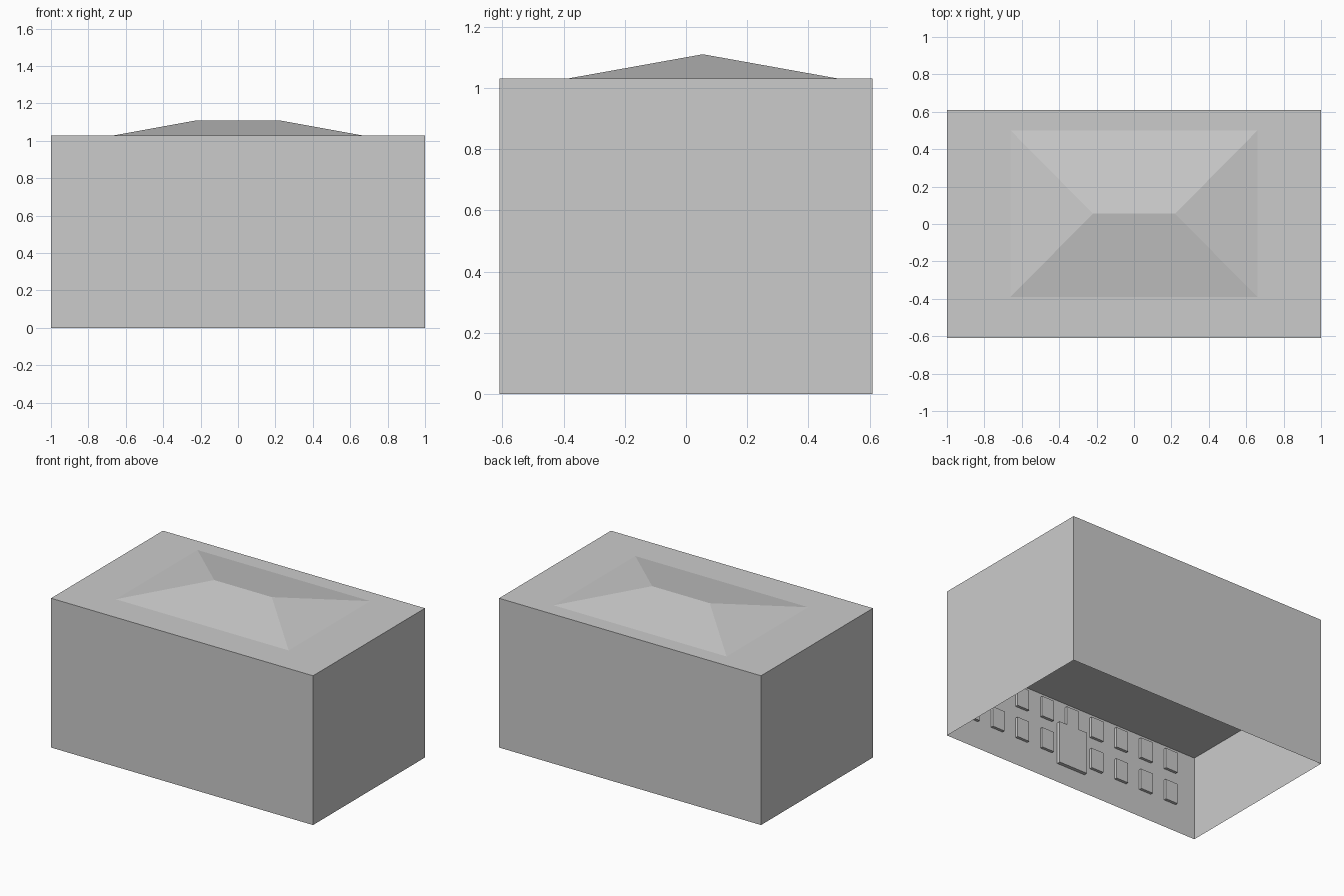
import bpy, bmesh

if "Cube" in bpy.data.objects:
    bpy.data.objects.remove(bpy.data.objects["Cube"])

W, D, H = 1.0, 0.61, 1.03      # half width, half depth, wall height
CEILING = 0.58


def make(name, verts, faces):
    me = bpy.data.meshes.new(name)
    me.from_pydata(verts, [], faces)
    bm = bmesh.new()
    bm.from_mesh(me)
    bmesh.ops.recalc_face_normals(bm, faces=bm.faces)
    bm.to_mesh(me)
    bm.free()
    ob = bpy.data.objects.new(name, me)
    bpy.context.collection.objects.link(ob)
    return ob


def rect(x0, x1, y0, y1, z):
    return [(x0, y0, z), (x1, y0, z), (x1, y1, z), (x0, y1, z)]


def box(name, x, half, z0, z1, depth):
    # panel standing on the inner face of the front wall
    y0, y1 = -D + 0.001, -D + depth
    v = rect(x - half, x + half, y0, y1, z0) + rect(x - half, x + half, y0, y1, z1)
    f = [(0, 1, 2, 3), (4, 5, 6, 7)] + [(i, (i + 1) % 4, (i + 1) % 4 + 4, i + 4) for i in range(4)]
    return make(name, v, f)


# thin outer shell, open at the bottom
sides = [(i, (i + 1) % 4, (i + 1) % 4 + 4, i + 4) for i in range(4)]
make("walls", rect(-W, W, -D, D, 0) + rect(-W, W, -D, D, H), sides + [(4, 5, 6, 7)])

# ceiling inside the shell
make("ceiling", rect(-W, W, -D, D, CEILING), [(0, 3, 2, 1)])

# low hipped roof
make("hip_roof",
     rect(-0.66, 0.66, -0.39, 0.50, H) + [(-0.22, 0.055, 1.11), (0.22, 0.055, 1.11)],
     [(0, 1, 5, 4), (1, 2, 5), (2, 3, 4, 5), (3, 0, 4)])

# two rows of windows, with the door replacing the middle lower one
for row, z in enumerate((0.19, 0.413)):
    for col in range(-4, 5):
        if row == 0 and col == 0:
            continue
        box("window", col * 0.2, 0.047, z, z + 0.14, 0.02)
box("door", 0, 0.11, 0.13, 0.42, 0.025)
